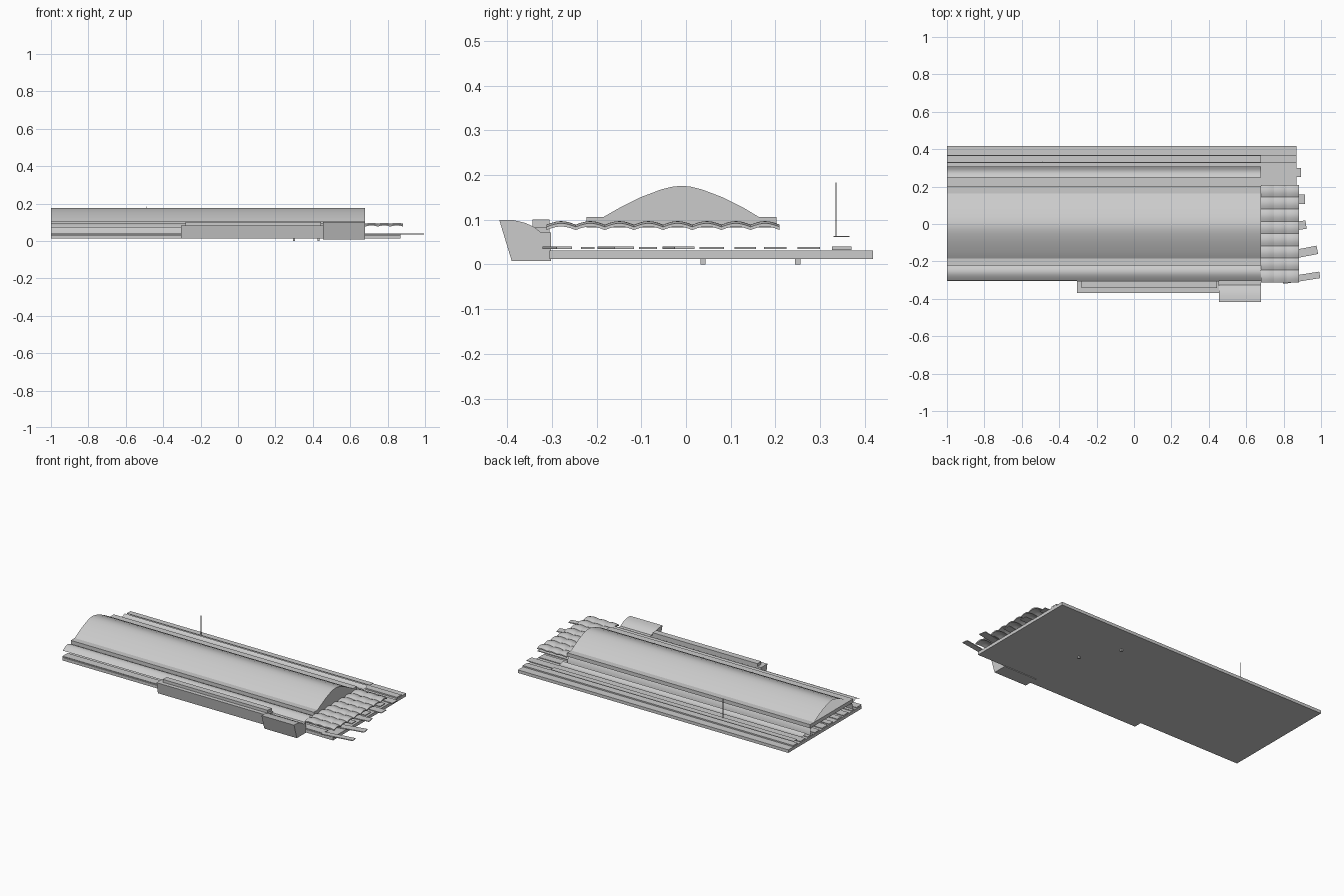
import bpy, bmesh, math

if "Cube" in bpy.data.objects:
    bpy.data.objects.remove(bpy.data.objects["Cube"])

X0, X1 = -1.0, 0.68


def make(name, verts, faces, smooth=False):
    me = bpy.data.meshes.new(name)
    me.from_pydata(verts, [], faces)
    bm = bmesh.new()
    bm.from_mesh(me)
    bmesh.ops.recalc_face_normals(bm, faces=bm.faces)
    bm.to_mesh(me)
    bm.free()
    ob = bpy.data.objects.new(name, me)
    bpy.context.collection.objects.link(ob)
    if smooth:
        bpy.context.view_layer.objects.active = ob
        ob.select_set(True)
        bpy.ops.object.shade_smooth_by_angle(angle=math.radians(30))
        ob.select_set(False)
    return ob


def extrude(name, pts, x0, x1, closed=True, smooth=False):
    """Sweep a (y, z) profile along x; open profiles give thin sheets."""
    n = len(pts)
    verts = [(x, y, z) for x in (x0, x1) for y, z in pts]
    faces = [(i, (i + 1) % n, n + (i + 1) % n, n + i) for i in range(n if closed else n - 1)]
    if closed:
        faces += [tuple(range(n)), tuple(range(n, 2 * n))]
    return make(name, verts, faces, smooth)


def box(name, x0, x1, y0, y1, z0, z1):
    return extrude(name, [(y0, z0), (y1, z0), (y1, z1), (y0, z1)], x0, x1)


# Base deck with two small pins below
box("base_deck", -1, 0.87, -0.305, 0.418, 0.012, 0.031)
for x, y in ((0.43, 0.038), (0.3, 0.25)):
    box("deck_pin", x - 0.006, x + 0.006, y - 0.006, y + 0.006, 0.0, 0.012)

# Battens lying on the deck: y range and far end
battens = [(-0.305, -0.255, 0.80), (-0.235, -0.205, 0.80), (-0.175, -0.125, 0.80),
           (-0.105, -0.065, 0.86), (-0.025, 0.015, 0.86), (0.03, 0.085, 0.86),
           (0.108, 0.157, 0.915), (0.175, 0.225, 0.86), (0.25, 0.3, 0.893)]
for y0, y1, end in battens:
    box("batten", X0, end, y0, y1, 0.035, 0.039)
box("rear_rail", X0, 0.87, 0.327, 0.37, 0.032, 0.04)
box("rear_strip", X0, X1, 0.33, 0.366, 0.061, 0.064)

# Angled batten tips that stick out past the tiles
for x, y, w, a in ((0.993, -0.272, 0.035, 9), (0.98, -0.138, 0.045, 11), (0.92, -0.003, 0.045, 8)):
    tip = box("batten_tip", -0.2, 0, -w / 2, w / 2, 0.035, 0.04)
    tip.location = (x, y, 0)
    tip.rotation_euler = (0, 0, math.radians(a))

# Main vault: thin arched shell with closed right end and flat tie plate
arc = [(-0.187, 0.105), (-0.15, 0.126), (-0.10, 0.151), (-0.055, 0.168), (-0.03, 0.174), (-0.01, 0.176),
       (0.01, 0.174), (0.035, 0.168), (0.08, 0.151), (0.13, 0.126), (0.165, 0.105)]
left = [(-0.223, 0.04), (-0.22, 0.062), (-0.212, 0.08), (-0.202, 0.094)]
right = [(0.184, 0.09), (0.194, 0.073), (0.2, 0.055), (0.202, 0.04)]
extrude("vault_shell", left + arc + right, X0, X1, closed=False, smooth=True)
make("vault_end", [(X1, y, z) for y, z in arc], [tuple(range(len(arc)))])
box("tie_plate", X0, X1, -0.223, 0.202, 0.083, 0.106)

# Rolled front edge and rear valley sheets
roll = [(-0.302 + 0.08 * t / 8, 0.072 + 0.022 * math.sin(math.pi * 0.85 * t / 8)) for t in range(9)]
extrude("front_roll", roll, X0, X1, closed=False, smooth=True)
valley = [(0.248 + 0.06 * t / 8, 0.071 - 0.011 * math.sin(math.pi * t / 8)) for t in range(9)]
extrude("rear_valley", valley, X0, X1, closed=False, smooth=True)

# Roof tiles: domed patches in overlapping courses
N = 6


def tile(x, y):
    dx, dy = 0.0675, 0.0652
    verts, faces = [], []
    for layer in (0, -0.007):
        for i in range(N + 1):
            for j in range(N + 1):
                u, v = i / N, j / N
                z = 0.084 + 0.008 * math.sin(math.pi * v) + 0.005 * math.sin(math.pi * u) + layer
                verts.append((x + dx * u, y + dy * v, z))
    m = (N + 1) ** 2
    for i in range(N):
        for j in range(N):
            a = i * (N + 1) + j
            q = (a, a + 1, a + N + 2, a + N + 1)
            faces += [q, tuple(k + m for k in q)]
    for k in range(N):
        for a, b in ((k, k + 1), (N * (N + 1) + k, N * (N + 1) + k + 1),
                     (k * (N + 1), (k + 1) * (N + 1)),
                     (k * (N + 1) + N, (k + 1) * (N + 1) + N)):
            faces.append((a, b, b + m, a + m))
    make("roof_tile", verts, faces, smooth=True)


for c in range(3):
    for r in range(8):
        tile(0.68 + c * 0.0675, -0.312 + r * 0.0652)

# Front gutter sections
gutter = [(-0.418, 0.1), (-0.39, 0.008), (-0.302, 0.008), (-0.302, 0.072), (-0.325, 0.072),
          (-0.34, 0.084), (-0.36, 0.093), (-0.385, 0.099)]
extrude("gutter_end", gutter, 0.455, X1, smooth=True)
extrude("gutter_trough", [(-0.368, 0.083), (-0.355, 0.012), (-0.305, 0.012), (-0.305, 0.083)], -0.305, 0.455)
box("gutter_cap", -0.28, 0.445, -0.343, -0.305, 0.072, 0.101)

# Slim upright rod at the rear
box("upright_rod", -0.492, -0.488, 0.334, 0.337, 0.064, 0.183)
